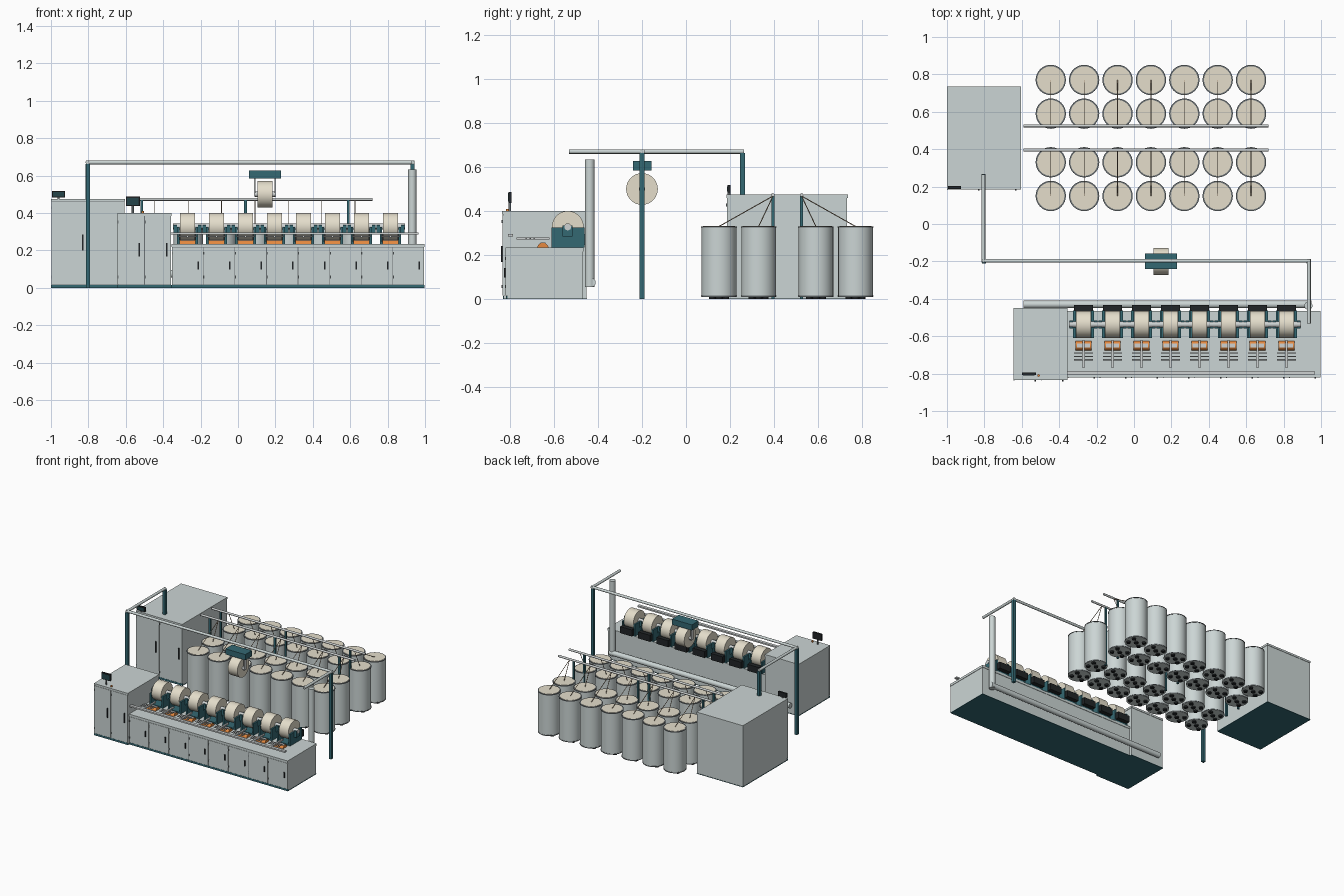
import bpy, bmesh
from mathutils import Vector, Matrix

if "Cube" in bpy.data.objects:
    bpy.data.objects.remove(bpy.data.objects["Cube"])

COLORS = {
    "light grey": (0.60, 0.665, 0.66),
    "pale steel": (0.62, 0.65, 0.65),
    "rim grey": (0.15, 0.17, 0.18),
    "cream": (0.78, 0.73, 0.60),
    "teal": (0.034, 0.138, 0.17),
    "dark teal": (0.018, 0.06, 0.07),
    "black": (0.015, 0.018, 0.02),
    "orange": (0.78, 0.25, 0.05),
    "sliver brown": (0.42, 0.31, 0.21),
}
MATS = {}
for label, rgb in COLORS.items():
    m = bpy.data.materials.new(label)
    m.use_nodes = True
    m.diffuse_color = (*rgb, 1)
    m.node_tree.nodes["Principled BSDF"].inputs["Base Color"].default_value = (*rgb, 1)
    MATS[label] = m


class Part:
    """Collects coloured boxes and cylinders into one mesh."""

    def __init__(self, name):
        self.name, self.bm, self.colors = name, bmesh.new(), []

    def paint(self, verts, color):
        if color not in self.colors:
            self.colors.append(color)
        faces = {f for v in verts for f in v.link_faces}
        for f in faces:
            f.material_index = self.colors.index(color)
        return faces

    def box(self, color, x, y, z):
        size = [b - a for a, b in (x, y, z)]
        mid = [(a + b) / 2 for a, b in (x, y, z)]
        mat = Matrix.Translation(mid) @ Matrix.Diagonal((*size, 1))
        self.paint(bmesh.ops.create_cube(self.bm, size=1, matrix=mat)["verts"], color)

    def rod(self, color, a, b, r, sides=12):
        a, b = Vector(a), Vector(b)
        turn = (b - a).to_track_quat("Z", "Y").to_matrix().to_4x4()
        geo = bmesh.ops.create_cone(self.bm, cap_ends=True, segments=sides, radius1=r, radius2=r,
                                    depth=(b - a).length, matrix=Matrix.Translation((a + b) / 2) @ turn)
        for f in self.paint(geo["verts"], color):
            f.smooth = len(f.verts) == 4 and sides > 4

    def place(self, *spots):
        mesh = bpy.data.meshes.new(self.name)
        self.bm.to_mesh(mesh)
        self.bm.free()
        for c in self.colors:
            mesh.materials.append(MATS[c])
        for s in spots or [(0, 0, 0)]:
            ob = bpy.data.objects.new(self.name, mesh)
            ob.location = s
            bpy.context.collection.objects.link(ob)


def cabinet(name, x, y, height, doors, top):
    """Base plate, body, overhanging top and front doors with handles."""
    p = Part(name)
    p.box("teal", x, (y[0] + .005, y[1]), (0, .003))
    p.box("teal", x, (y[0] + .003, y[0] + .009), (0, .015))
    p.box("light grey", (x[0] + .003, x[1] - .003), (y[0] + .008, y[1] - .003), (.003, height - top))
    p.box("light grey", x, y, (height - top, height))
    p.box("rim grey", (x[0] + .004, x[1] - .004), (y[0] + .006, y[0] + .009), (.016, height - top))
    step = (x[1] - x[0]) / doors
    for i in range(doors):
        a, b = x[0] + i * step + .002, x[0] + (i + 1) * step - .002
        p.box("light grey", (a, b), (y[0] + .001, y[0] + .008), (.017, height - top - .002))
        h = b - .025
        p.box("black", (h - .004, h + .004), (y[0] - .006, y[0] + .002), (height * .42, height * .6))
        for z in (.05, height - top - .04):
            p.box("rim grey", (a, a + .004), (y[0] - .003, y[0] + .002), (z, z + .015))
    p.place()


def screen(name, x, y, z, base):
    p = Part(name)
    mid = (x[0] + x[1]) / 2
    p.box("black", x, (y - .007, y + .007), z)
    p.box("dark teal", (x[0] + .006, x[1] - .006), (y - .009, y - .007), (z[0] + .006, z[1] - .006))
    p.rod("rim grey", (mid, y, base), (mid, y, z[0] + .01), .006)
    p.place()


# Cabinets and the long machine bed
cabinet("rear_cabinet", (-1, -.605), (.185, .735), .475, 2, .015)
cabinet("control_cabinet", (-.645, -.355), (-.835, -.45), .40, 2, .015)
cabinet("machine_bed", (-.355, .997), (-.82, -.465), .235, 8, .018)
screen("rear_screen", (-.995, -.925), .195, (.483, .517), .475)
screen("control_screen", (-.6, -.525), -.80, (.437, .487), .40)
button = Part("stop_button")
button.rod("orange", (-.51, -.81, .40), (-.51, -.81, .41), .007)
button.place()

# Front guide rail, fixed to the control cabinet
rail = Part("front_guide_rail")
rail.box("pale steel", (-.36, .965), (-.808, -.785), (.284, .295))
rail.place()

# Winding units along the bed
w = Part("winding_unit")
roll_y, roll_z = -.537, .328
w.rod("cream", (-.04, roll_y, roll_z), (.04, roll_y, roll_z), .072, 36)
w.rod("pale steel", (-.077, roll_y, roll_z), (.077, roll_y, roll_z), .016, 16)
w.box("black", (-.05, .05), (-.465, -.432), (.245, .295))
w.box("teal", (-.055, .055), (-.61, -.465), (.235, .245))
for s in (-1, 1):
    w.box("teal", sorted((s * .044, s * .056)), (-.61, -.462), (.235, .325))
    w.box("teal", sorted((s * .056, s * .075)), (-.56, -.515), (.285, .335))
w.rod("orange", (-.042, -.65, .23), (.042, -.65, .23), .026, 20)
w.box("pale steel", (-.036, .036), (-.661, -.639), (.25, .258))
w.box("pale steel", (-.006, .006), (-.77, -.62), (.27, .28))
for y in (-.69, -.708, -.726):
    w.rod("pale steel", (-.05, y, .275), (.05, y, .275), .0035, 8)
w.place(*[(-.27 + i * .155, 0, 0) for i in range(8)])

# Suction duct behind the bed
duct = Part("suction_duct")
duct.rod("light grey", (-.59, -.43, .075), (.95, -.43, .075), .02, 20)
duct.rod("light grey", (.932, -.437, .055), (.932, -.437, .633), .022, 20)
duct.place()

# Overhead transport rail, a round tube, and its posts
track = Part("overhead_track")
path = [Vector(p) for p in ((-.805, .255, .67), (-.805, -.197, .67), (.935, -.197, .67), (.935, -.522, .67))]
for a, b in zip(path, path[1:]):
    over = (b - a).normalized() * .009
    track.rod("light grey", a - over, b + over, .01, 16)
track.place()
posts = Part("track_posts")
for x, y, z in ((-.803, -.2, 0), (.933, -.2, 0), (-.805, .257, .475)):
    posts.box("teal", (x - .011, x + .011), (y - .011, y + .011), (z, .663))
posts.place()

# Hanging carriage carrying one roll
c = Part("hanging_carriage")
c.box("teal", (.06, .23), (-.24, -.157), (.585, .628))
c.rod("cream", (.105, -.2, .5), (.185, -.2, .5), .072, 36)
c.rod("pale steel", (.09, -.2, .5), (.2, -.2, .5), .014, 16)
for x in (.086, .196):
    c.box("pale steel", (x, x + .008), (-.212, -.188), (.487, .588))
c.place()

# Sliver cans on casters
can = Part("sliver_can")
can.rod("light grey", (0, 0, .01), (0, 0, .326), .079, 32)
for z in (.012, .324):
    can.rod("rim grey", (0, 0, z), (0, 0, z + .005), .081, 32)
can.rod("cream", (0, 0, .32), (0, 0, .331), .073, 32)
for x, y in ((0, 0), (.045, .03), (-.045, .03), (.045, -.03), (-.045, -.03)):
    can.rod("black", (x, y, 0), (x, y, .011), .015, 12)
cols = [-.445 + i * .1785 for i in range(7)]
rows = {.15: .395, .33: .395, .59: .525, .77: .525}
can.place(*[(x, y, 0) for x in cols for y in rows])

# Creel rails, posts and slivers rising from the cans
creel = Part("creel_frame")
for y in (.395, .525):
    creel.rod("pale steel", (-.59, y, .473), (.72, y, .473), .008)
    for x in (-.515, .04, .59):
        creel.box("teal", (x - .007, x + .007), (y - .007, y + .007), (0, .468))
creel.place()
sliver = Part("slivers")
for x in cols:
    for y, top_y in rows.items():
        sliver.rod("sliver brown", (x, y, .33), (x, top_y, .468), .0022, 6)
sliver.place()
